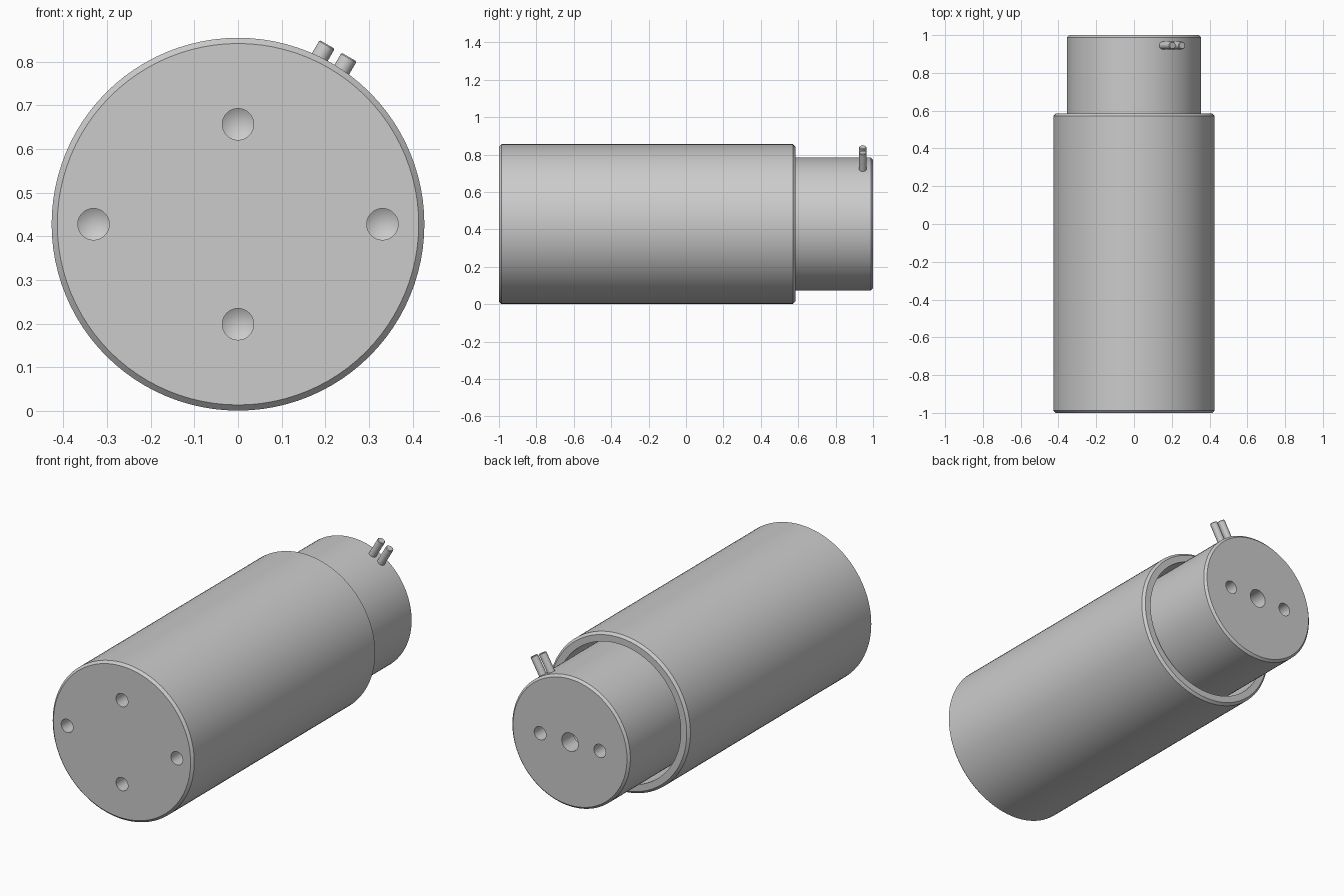
import bpy, bmesh, math
from mathutils import Matrix, Vector

if "Cube" in bpy.data.objects:
    bpy.data.objects.remove(bpy.data.objects["Cube"])

ZC = 0.428          # height of the main axis
Y = Vector((0, 1, 0))


def lathe(name, profile, loc=(0, 0, ZC), axis=Y, steps=96):
    """Spin a list of (radius, distance) points round an axis through loc."""
    bm = bmesh.new()
    verts = [bm.verts.new((r, 0, d)) for r, d in profile]
    edges = [bm.edges.new(pair) for pair in zip(verts, verts[1:])]
    bmesh.ops.spin(bm, geom=verts + edges, cent=(0, 0, 0), axis=(0, 0, 1),
                   angle=math.tau, steps=steps, use_merge=False)
    bmesh.ops.remove_doubles(bm, verts=bm.verts, dist=1e-5)
    bmesh.ops.recalc_face_normals(bm, faces=bm.faces)
    turn = Vector((0, 0, 1)).rotation_difference(axis).to_matrix().to_4x4()
    bm.transform(Matrix.Translation(loc) @ turn)
    mesh = bpy.data.meshes.new(name)
    bm.to_mesh(mesh)
    bm.free()
    obj = bpy.data.objects.new(name, mesh)
    bpy.context.collection.objects.link(obj)
    return obj


def activate(obj):
    bpy.ops.object.select_all(action='DESELECT')
    obj.select_set(True)
    bpy.context.view_layer.objects.active = obj


def drill(obj, x, z, y, r, depth, inward):
    """Cut a blind hole with a conical bottom into an end face."""
    tool = lathe("drill_cutter", [(0, -0.05), (r, -0.05), (r, depth), (0, depth + 0.6 * r)],
                 (x, y, z), Y * inward, 32)
    tool.hide_render = True
    mod = obj.modifiers.new("hole", 'BOOLEAN')
    mod.operation, mod.solver, mod.object = 'DIFFERENCE', 'EXACT', tool
    activate(obj)
    bpy.ops.object.modifier_apply(modifier=mod.name)
    bpy.data.objects.remove(tool)


def smooth(obj):
    activate(obj)
    bpy.ops.object.shade_smooth_by_angle(angle=math.radians(30))


# Outer housing: chamfered tube with a closed front
R, C, BORE = 0.427, 0.013, 0.378
housing = lathe("outer_housing", [
    (0, -1), (R - C, -1), (R, -1 + C), (R, 0.585 - C), (R - C, 0.585),
    (BORE, 0.585), (BORE, -0.6), (0, -0.6)])
for x, dz in ((0.331, 0), (-0.331, 0), (0, 0.229), (0, -0.229)):
    drill(housing, x, ZC + dz, -1, 0.036, 0.09, 1)
smooth(housing)

# Inner rod: slides inside the housing and sticks out at the back
rod = lathe("inner_rod", [
    (0, -0.6), (0.356, -0.6), (0.356, 0.988), (0.344, 1), (0, 1)])
for x, r in ((0, 0.05), (0.18, 0.036), (-0.18, 0.036)):
    drill(rod, x, ZC, 1, r, 0.1, -1)
smooth(rod)

# Two parallel pins on the rod near its back end
tilt = math.radians(30)
out = Vector((math.sin(tilt), 0, math.cos(tilt)))
side = Vector((math.cos(tilt), 0, -math.sin(tilt)))
for name, s in (("left_pin", -1), ("right_pin", 1)):
    base = Vector((0, 0.945, ZC)) + side * 0.029 * s
    smooth(lathe(name, [(0, 0.33), (0.02, 0.33), (0.02, 0.456), (0.017, 0.459), (0, 0.459)],
                 base, out, 32))
